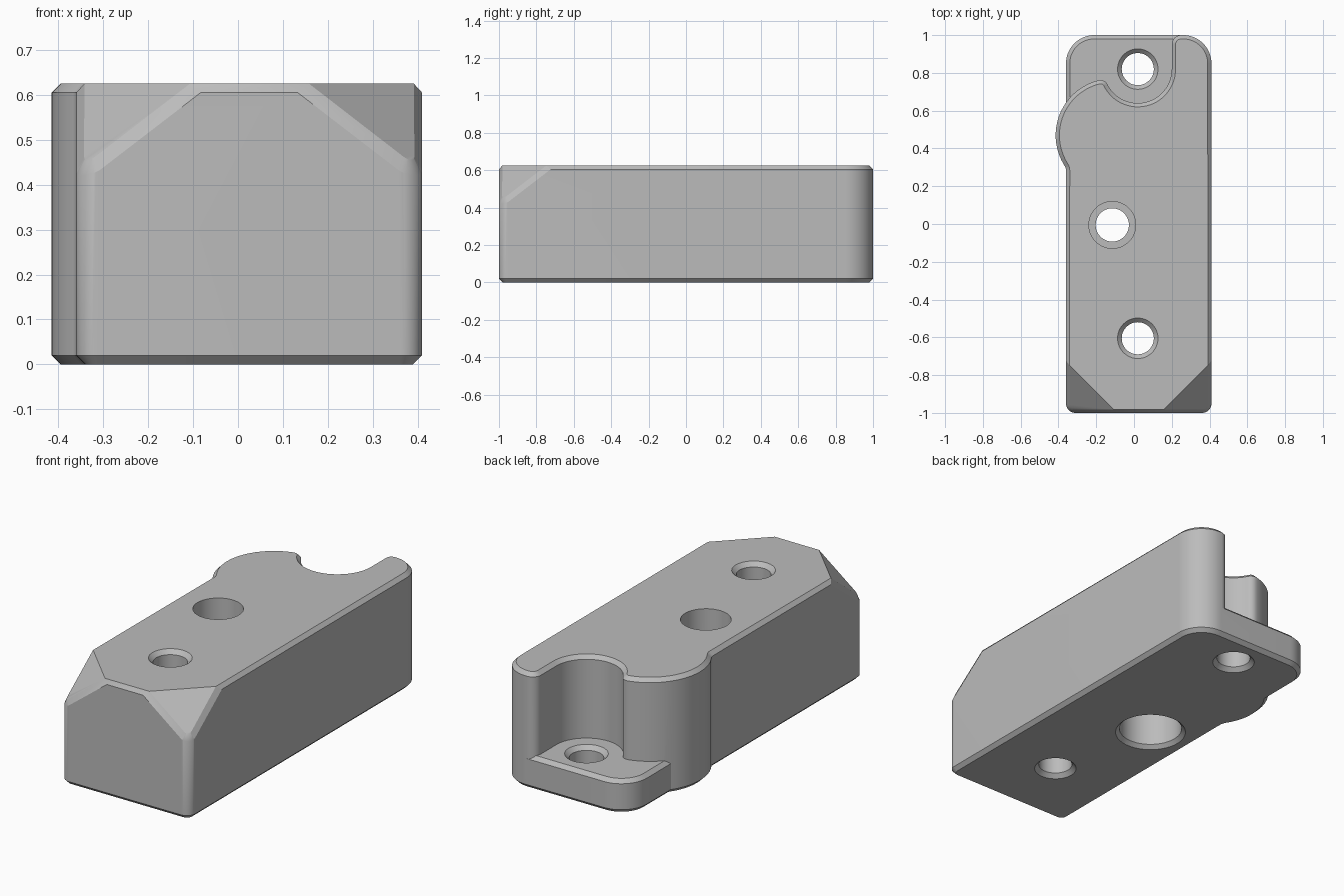
import bpy, bmesh
from math import cos, sin, radians, ceil
from mathutils import Vector

if "Cube" in bpy.data.objects:
    bpy.data.objects.remove(bpy.data.objects["Cube"])

HEIGHT, SHELF, CHAMFER = 0.625, 0.18, 0.02

grey = bpy.data.materials.new("plain grey")
grey.use_nodes = True
grey.diffuse_color = (0.5, 0.5, 0.5, 1)
grey.node_tree.nodes["Principled BSDF"].inputs["Base Color"].default_value = (0.5, 0.5, 0.5, 1)


def arc(cx, cy, r, start, end):
    n = max(6, ceil(abs(end - start) / 6))
    angles = [radians(start + (end - start) * i / n) for i in range(n + 1)]
    return [(cx + r * cos(a), cy + r * sin(a)) for a in angles]


def add_object(name, bm):
    bmesh.ops.recalc_face_normals(bm, faces=bm.faces)
    mesh = bpy.data.meshes.new(name)
    bm.to_mesh(mesh)
    bm.free()
    mesh.materials.append(grey)
    obj = bpy.data.objects.new(name, mesh)
    bpy.context.collection.objects.link(obj)
    return obj


def chamfered_block(name, outline, height, planes=(), keep_sharp=lambda p: False):
    """Extrude an outline, slice it by planes and chamfer its rims."""
    bm = bmesh.new()
    base = bm.faces.new([bm.verts.new((x, y, 0)) for x, y in outline])
    top = bmesh.ops.extrude_face_region(bm, geom=[base], use_keep_orig=True)["geom"]
    bmesh.ops.translate(bm, vec=(0, 0, height),
                        verts=[v for v in top if isinstance(v, bmesh.types.BMVert)])
    bmesh.ops.remove_doubles(bm, verts=bm.verts, dist=0.0005)
    for point, normal in planes:
        cut = bmesh.ops.bisect_plane(bm, geom=bm.verts[:] + bm.edges[:] + bm.faces[:],
                                     plane_co=point, plane_no=normal, clear_outer=True)
        rim = [e for e in cut["geom_cut"] if isinstance(e, bmesh.types.BMEdge)]
        bmesh.ops.holes_fill(bm, edges=rim, sides=0)
    bmesh.ops.recalc_face_normals(bm, faces=bm.faces)
    bm.normal_update()
    rims = []
    for e in bm.edges:
        caps = [abs(f.normal.z) > 0.3 for f in e.link_faces]
        middle = (e.verts[0].co + e.verts[1].co) / 2
        if sum(caps) == 1 and not keep_sharp(middle):
            rims.append(e)
    bmesh.ops.bevel(bm, geom=rims, offset=CHAMFER, offset_type='OFFSET', segments=1,
                    profile=0.5, affect='EDGES', clamp_overlap=False)
    return add_object(name, bm)


def lathe_cutter(name, x, y, profile, sides=48):
    """Round cutter from (radius, height) steps, bottom to top."""
    bm = bmesh.new()
    rings = []
    for r, z in profile:
        turn = [radians(360 * i / sides) for i in range(sides)]
        rings.append([bm.verts.new((x + r * cos(a), y + r * sin(a), z)) for a in turn])
    for low, high in zip(rings, rings[1:]):
        for i in range(sides):
            j = (i + 1) % sides
            bm.faces.new((low[i], low[j], high[j], high[i]))
    bm.faces.new(rings[0])
    bm.faces.new(rings[-1])
    obj = add_object(name, bm)
    obj.hide_render = True
    return obj


def combine(target, other, operation):
    bpy.context.view_layer.objects.active = target
    mod = target.modifiers.new(operation.title(), 'BOOLEAN')
    mod.operation, mod.solver, mod.object = operation, 'EXACT', other
    bpy.ops.object.modifier_apply(modifier=mod.name)
    bpy.data.objects.remove(other)


# Tall body: rounded block with side bulge and a scallop around the rear screw
body_outline = (
    arc(-0.31, -0.95, 0.05, 180, 270)
    + arc(0.36, -0.95, 0.05, 270, 360)
    + arc(0.26, 0.85, 0.15, 0, 90)
    + arc(0.25, 0.95, 0.05, 90, 180)
    + arc(0.02, 0.82, 0.18, 0, -153.6)
    + arc(-0.177, 0.722, 0.04, 26.4, 103.8)
    + arc(-0.115, 0.47, 0.30, 103.8, 212.5)
    + arc(-0.41, 0.282, 0.05, 32.5, 0)
)
# Sloping cuts on the two front top corners
slopes = [(Vector((0.025 + s * 0.125, -0.99, HEIGHT)), Vector((s, -1, 1.3)).normalized())
          for s in (-1, 1)]
body = chamfered_block("body", body_outline, HEIGHT, slopes)

# Low rear shelf, its inner sides buried in the body
shelf_outline = arc(-0.21, 0.85, 0.15, 90, 180) + [(-0.36, 0.5), (0.26, 0.5), (0.26, 1.0)]
shelf = chamfered_block("rear_shelf", shelf_outline, SHELF,
                        keep_sharp=lambda p: p.x > 0.255 or p.y < 0.505)
combine(body, shelf, 'UNION')


# Chamfered screw holes, front and rear
def screw_profile(top):
    r, wide, over = 0.085, 0.107, 0.01
    c = wide - r
    return [(wide + over, -over), (r, c), (r, top - c), (wide + over, top + over)]


for y, top in ((-0.605, HEIGHT), (0.82, SHELF)):
    combine(body, lathe_cutter("screw_cutter", 0.02, y, screw_profile(top)), 'DIFFERENCE')

# Stepped middle hole, wide below and counterbored above
middle_profile = [(0.19, -0.01), (0.16, 0.02), (0.16, 0.22), (0.088, 0.22),
                  (0.088, 0.42), (0.124, 0.42), (0.124, 0.65)]
combine(body, lathe_cutter("middle_cutter", -0.115, -0.005, middle_profile), 'DIFFERENCE')

# Smooth the curved walls, keep the rims crisp
bpy.ops.object.select_all(action='DESELECT')
body.select_set(True)
bpy.context.view_layer.objects.active = body
bpy.ops.object.shade_smooth_by_angle(angle=radians(25))
